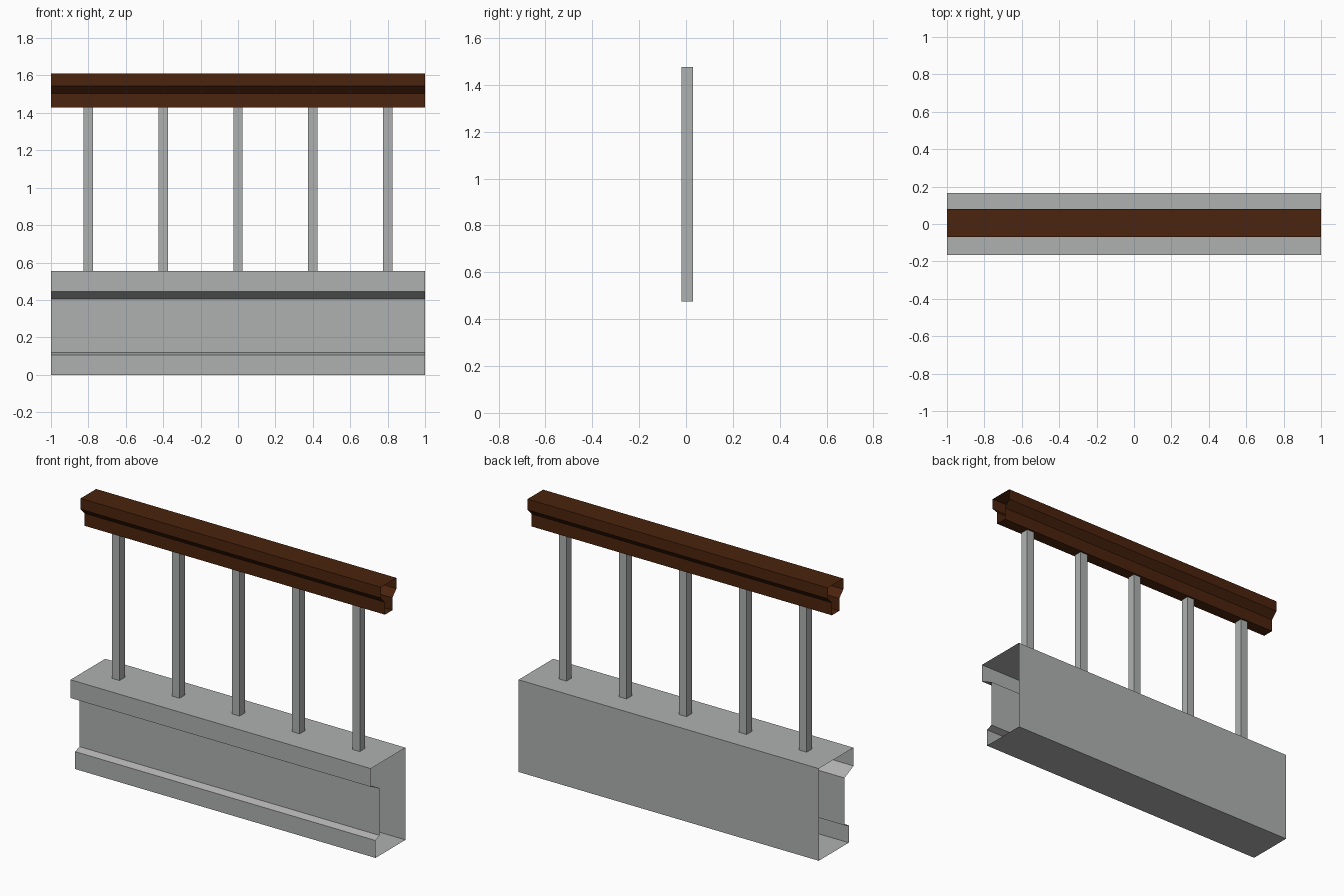
import bpy

if "Cube" in bpy.data.objects:
    bpy.data.objects.remove(bpy.data.objects["Cube"])


def material(name, rgb):
    m = bpy.data.materials.new(name)
    m.diffuse_color = (*rgb, 1.0)
    m.use_nodes = True
    m.node_tree.nodes["Principled BSDF"].inputs["Base Color"].default_value = m.diffuse_color
    return m


def tube(name, outline, place, mat):
    """Open-ended tube: a counter-clockwise outline placed at both ends."""
    n = len(outline)
    verts = [place(p, end) for end in (0, 1) for p in outline]
    faces = [(i, (i + 1) % n, (i + 1) % n + n, i + n) for i in range(n)]
    mesh = bpy.data.meshes.new(name)
    mesh.from_pydata(verts, [], faces)
    mesh.materials.append(mat)
    obj = bpy.data.objects.new(name, mesh)
    bpy.context.collection.objects.link(obj)
    return obj


def along_x(p, end):
    return (-1 + 2 * end, p[0], p[1])


stone = material("grey stone", (0.43, 0.44, 0.435))
wood = material("dark brown wood", (0.07, 0.017, 0.004))

# Low wall: plinth, recessed panel and overhanging cap on the front, flat back
wall = [(-0.12, 0), (0.165, 0), (0.165, 0.555), (-0.165, 0.555),
        (-0.165, 0.445), (-0.08, 0.405), (-0.08, 0.12), (-0.12, 0.105)]
tube("low_wall", wall, along_x, stone)

# Handrail: symmetric profile, wide top with a chamfer to a narrow foot
CENTRE = 0.005
half = [(0.035, 1.43), (0.035, 1.505), (0.074, 1.545), (0.074, 1.61)]
rail = ([(CENTRE + y, z) for y, z in half]
        + [(CENTRE - y, z) for y, z in reversed(half)])
tube("handrail", rail, along_x, wood)

# Five square balusters running into the wall and the rail
R = 0.025
square = [(-R, -R), (-R, R), (R, R), (R, -R)]
for i in range(5):
    x = -0.8 + 0.4 * i
    tube(f"baluster_{i + 1}", square,
         lambda p, end: (x + p[0], CENTRE + p[1], 0.475 + end), stone).data.flip_normals()
